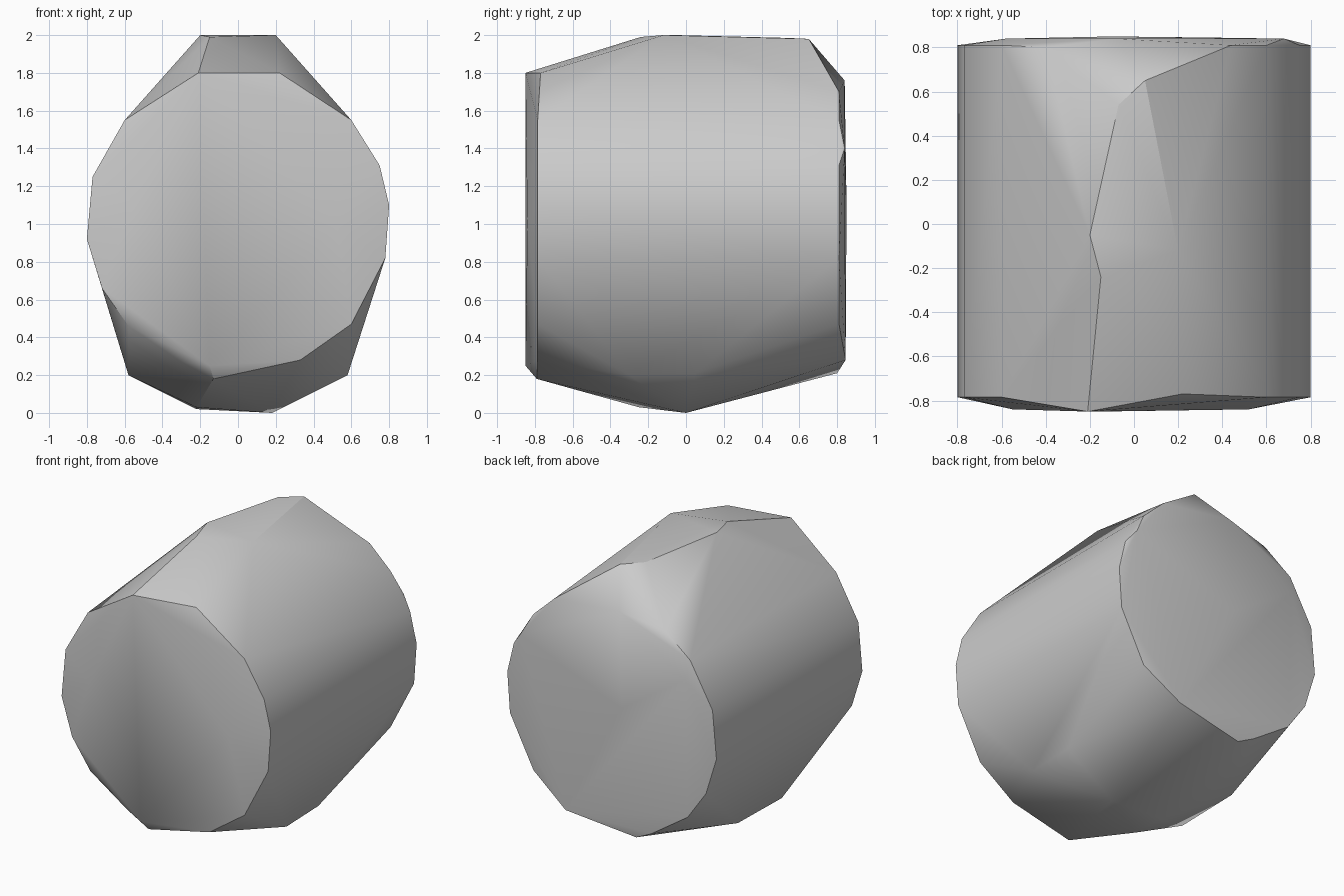
import bpy
import bmesh
import math

old = bpy.data.objects.get("Cube")
if old:
    bpy.data.objects.remove(old, do_unlink=True)


def make_material(name, colour):
    material = bpy.data.materials.new(name)
    material.use_nodes = True
    material.diffuse_color = colour
    material.node_tree.nodes["Principled BSDF"].inputs["Base Color"].default_value = colour
    return material


def extrude_outline(outline, front, back):
    """Repeat an x-z outline at the front and back depths."""
    return [(x, y, z) for y in (front, back) for x, z in outline]


def hull_object(name, points, material, crease):
    """Wrap the points in a convex skin, smooth except at sharp creases."""
    bm = bmesh.new()
    for point in points:
        bm.verts.new(point)
    bmesh.ops.convex_hull(bm, input=bm.verts)
    loose = [v for v in bm.verts if not v.link_faces]
    bmesh.ops.delete(bm, geom=loose, context="VERTS")
    bmesh.ops.recalc_face_normals(bm, faces=bm.faces)
    mesh = bpy.data.meshes.new(name)
    bm.to_mesh(mesh)
    bm.free()
    mesh.materials.append(material)
    obj = bpy.data.objects.new(name, mesh)
    bpy.context.collection.objects.link(obj)
    bpy.ops.object.select_all(action="DESELECT")
    obj.select_set(True)
    bpy.context.view_layer.objects.active = obj
    bpy.ops.object.shade_smooth_by_angle(angle=math.radians(crease))
    return obj


# Rounded outline shared by the two end caps
outline = [
    (0.8, 1.1), (0.78, 0.82), (0.6, 0.47), (0.33, 0.28),
    (-0.3, 0.27), (-0.58, 0.46), (-0.72, 0.66), (-0.8, 0.92),
    (-0.77, 1.25), (-0.6, 1.55), (0.6, 1.55), (0.75, 1.31),
]
body = extrude_outline(outline, -0.785, 0.81)

# Slightly domed front cap
front_cap = [
    (0.22, -0.77, 1.8), (-0.21, -0.85, 1.8), (-0.15, -0.85, 0.25),
    (-0.13, -0.79, 0.18), (0.52, -0.84, 1), (-0.55, -0.84, 1.1),
]

# Slightly domed back cap
back_cap = [
    (0.44, 0.81, 1.7), (-0.08, 0.84, 1.76), (-0.4, 0.8, 1.7),
    (-0.58, 0.84, 1.42), (0.33, 0.845, 0.28), (-0.18, 0.8, 0.21),
    (0.68, 0.84, 1.4), (-0.1, 0.85, 1.1),
]

# Raised ridge along the top
ridge = [
    (0.2, -0.12, 2), (-0.2, -0.05, 2), (-0.15, -0.24, 1.99),
    (0.05, 0.65, 1.98), (-0.07, 0.54, 1.985),
]

# Keel and side creases underneath
keel = [
    (-0.22, -0.25, 0.03), (-0.22, 0, 0.02), (0.18, 0, 0),
    (0.58, -0.3, 0.2), (0.58, 0.05, 0.21),
    (-0.58, -0.22, 0.2), (-0.58, 0.26, 0.21),
]

grey = make_material("plain grey", (0.6, 0.6, 0.6, 1))
hull_object("barrel_body", body + front_cap + back_cap + ridge + keel, grey, 30)
